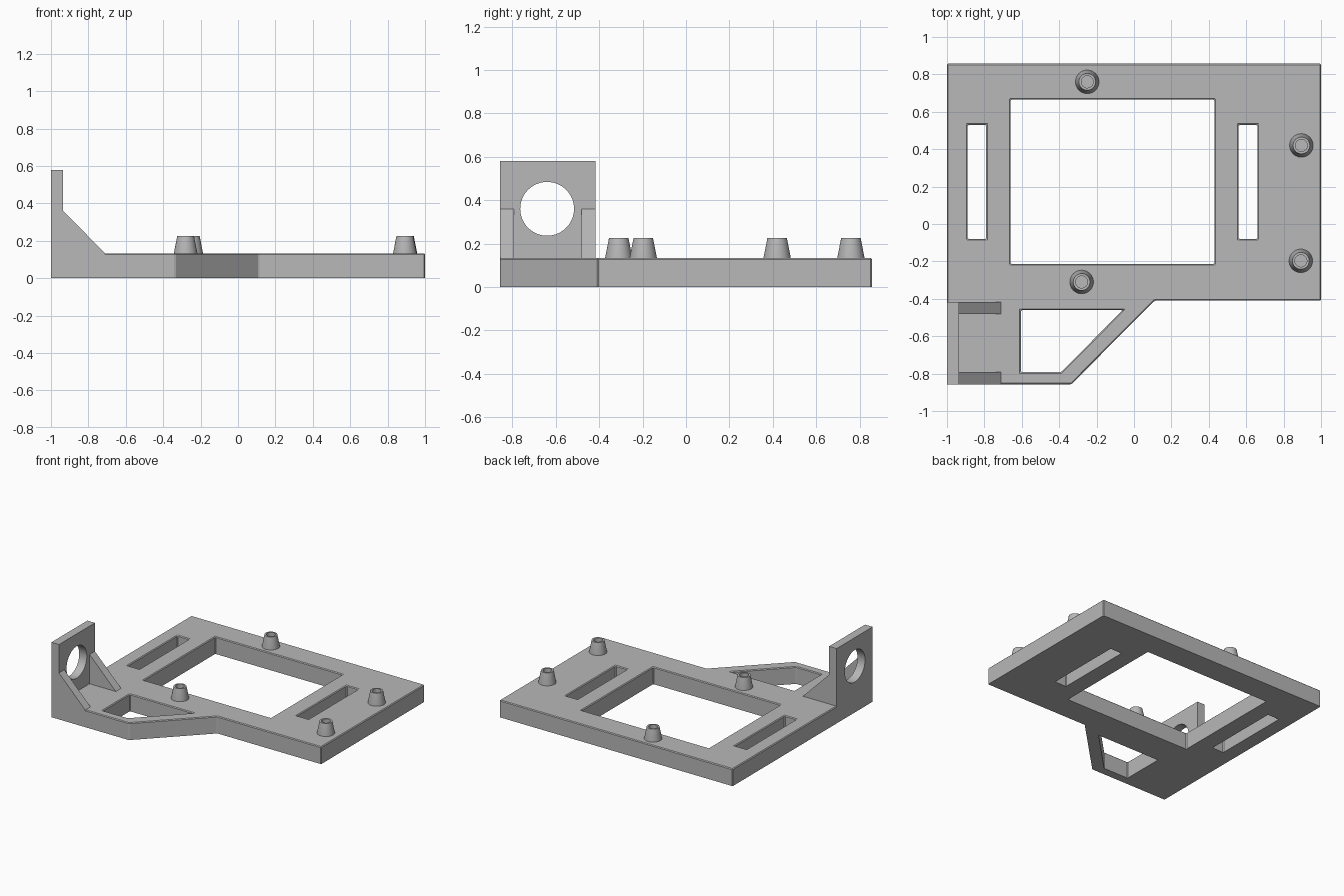
import bpy, bmesh
from math import sin, cos, tau
from mathutils import Vector

cube = bpy.data.objects.get("Cube")
if cube:
    bpy.data.objects.remove(cube, do_unlink=True)

grey = bpy.data.materials.new("plain_grey")
grey.use_nodes = True
colour = (0.48, 0.48, 0.48, 1)
grey.diffuse_color = colour
grey.node_tree.nodes["Principled BSDF"].inputs["Base Color"].default_value = colour


def finish(name, bm):
    bmesh.ops.recalc_face_normals(bm, faces=bm.faces[:])
    mesh = bpy.data.meshes.new(name)
    bm.to_mesh(mesh)
    bm.free()
    mesh.materials.append(grey)
    ob = bpy.data.objects.new(name, mesh)
    bpy.context.collection.objects.link(ob)
    return ob


def smooth(ob):
    bpy.ops.object.select_all(action='DESELECT')
    ob.select_set(True)
    bpy.context.view_layer.objects.active = ob
    bpy.ops.object.shade_smooth_by_angle(angle=0.6)


def prism(name, loops, place, depth, bevel=0):
    """Extrude an outline (first loop) with holes (other loops)."""
    bm = bmesh.new()
    edges = []
    for loop in loops:
        vs = [bm.verts.new(place(u, v)) for u, v in loop]
        edges += [bm.edges.new((a, b)) for a, b in zip(vs, vs[1:] + vs[:1])]
    bmesh.ops.triangle_fill(bm, use_beauty=True, edges=edges)
    base = bm.faces[:]
    ext = bmesh.ops.extrude_face_region(bm, geom=base, use_keep_orig=True)["geom"]
    moved = [g for g in ext if isinstance(g, bmesh.types.BMVert)]
    bmesh.ops.translate(bm, verts=moved, vec=Vector(depth))
    bmesh.ops.recalc_face_normals(bm, faces=bm.faces[:])
    if bevel:
        # Ease every sharp edge except those on the flat underside
        bmesh.ops.dissolve_limit(bm, angle_limit=0.01, verts=bm.verts[:], edges=bm.edges[:])
        sharp = [e for e in bm.edges if e.calc_face_angle(0) > 0.3
                 and max(v.co.z for v in e.verts) > 0.01]
        bmesh.ops.bevel(bm, geom=sharp, offset=bevel, segments=1, affect='EDGES',
                        clamp_overlap=True)
    return finish(name, bm)


def rect(x0, x1, y0, y1):
    return [(x0, y0), (x1, y0), (x1, y1), (x0, y1)]


# Base plate with the window, two slots and the cut-out in the side arm
top = 0.133
outline = [(-1, 0.857), (1, 0.857), (1, -0.41), (0.11, -0.41), (-0.335, -0.857), (-1, -0.857)]
arm_hole = [(-0.605, -0.46), (-0.06, -0.46), (-0.39, -0.792), (-0.605, -0.792)]
holes = [rect(-0.66, 0.43, -0.213, 0.665), rect(-0.89, -0.79, -0.08, 0.53),
         rect(0.56, 0.66, -0.08, 0.53), arm_hole]
prism("base_plate", [outline] + holes, lambda x, y: (x, y, 0), (0, 0, top), 0.006)

# Upright lug with a round hole
ring = [(-0.64 + 0.124 * cos(tau * i / 64), 0.36 + 0.124 * sin(tau * i / 64)) for i in range(64)]
lug = prism("upright_lug", [rect(-0.857, -0.417, 0, 0.58), ring],
            lambda y, z: (-1, y, z), (0.065, 0, 0))
smooth(lug)

# Triangular gussets on both sides of the lug
slope = [(-0.94, 0.1), (-0.71, 0.1), (-0.71, top), (-0.935, 0.36), (-0.94, 0.36)]
for name, y in (("front_gusset", -0.857), ("back_gusset", -0.482)):
    prism(name, [slope], lambda x, z, y=y: (x, y, z), (0, 0.065, 0))


# Tapered standoffs with blind holes
def standoff(name, x, y):
    profile = [(0.063, 0.125), (0.063, top), (0.045, 0.225), (0.032, 0.225),
               (0.032, 0.14), (0, 0.14)]
    bm = bmesh.new()
    vs = [bm.verts.new((r, 0, z)) for r, z in profile]
    es = [bm.edges.new(p) for p in zip(vs, vs[1:])]
    bmesh.ops.spin(bm, geom=vs + es, cent=(0, 0, 0), axis=(0, 0, 1), angle=tau, steps=40)
    bmesh.ops.remove_doubles(bm, verts=bm.verts[:], dist=0.0005)
    bmesh.ops.translate(bm, verts=bm.verts[:], vec=(x, y, 0))
    smooth(finish(name, bm))


for name, x, y in (("back_standoff", -0.25, 0.76), ("front_standoff", -0.28, -0.31),
                   ("left_back_standoff", 0.895, 0.42), ("left_front_standoff", 0.892, -0.197)):
    standoff(name, x, y)
